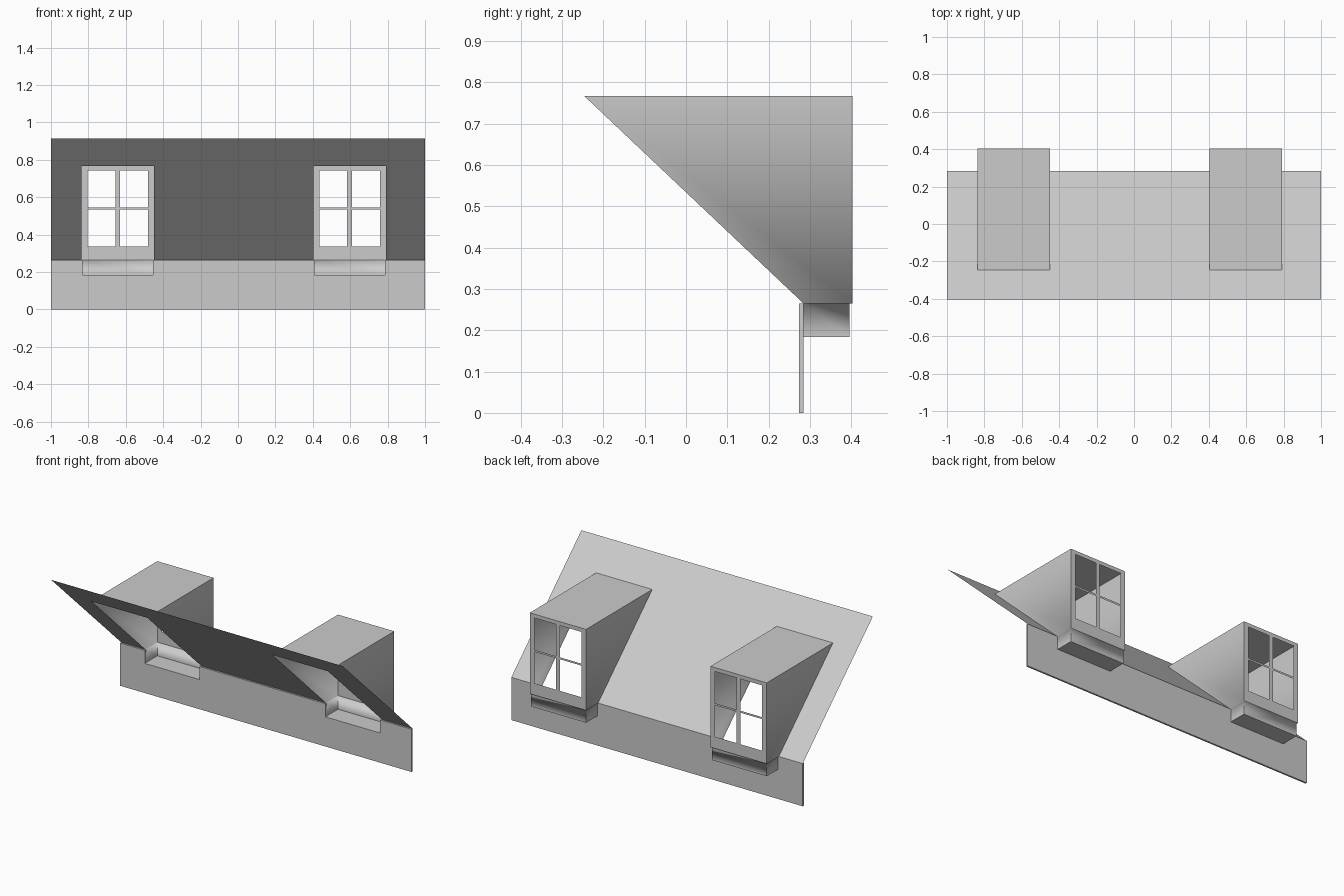
import bpy, bmesh

if "Cube" in bpy.data.objects:
    bpy.data.objects.remove(bpy.data.objects["Cube"])

# Main dimensions
EAVE_Y, EAVE_Z = 0.284, 0.265
RIDGE_Y, RIDGE_Z = -0.403, 0.915
TOP_Z, FRONT_Y = 0.767, 0.403
SILL_Z, SILL_Y, INSET = 0.184, 0.396, 0.005
WALL_T = 0.011
HALF_W = 0.193
CENTRES = (-0.643, 0.597)


def roof_y(z):
    return EAVE_Y + (z - EAVE_Z) * (RIDGE_Y - EAVE_Y) / (RIDGE_Z - EAVE_Z)


def finish(name, bm):
    bmesh.ops.remove_doubles(bm, verts=bm.verts, dist=1e-5)
    mesh = bpy.data.meshes.new(name)
    bm.to_mesh(mesh)
    bm.free()
    obj = bpy.data.objects.new(name, mesh)
    bpy.context.collection.objects.link(obj)
    return obj


def face(bm, *pts):
    return bm.faces.new([bm.verts.new(p) for p in pts])


def grid(bm, xs, zs, y_of, holes):
    """Sheet of quads over x and z, leaving out the listed cells; faces +y."""
    for i in range(len(xs) - 1):
        for j in range(len(zs) - 1):
            if (i, j) not in holes:
                a, b, c, d = xs[i], xs[i + 1], zs[j], zs[j + 1]
                face(bm, (b, y_of(c), c), (a, y_of(c), c),
                     (a, y_of(d), d), (b, y_of(d), d))


# Sloping roof sheet with an opening under each dormer
bm = bmesh.new()
xs = [-1] + [c + s * HALF_W for c in CENTRES for s in (-1, 1)] + [1]
grid(bm, xs, [EAVE_Z, TOP_Z, RIDGE_Z], roof_y, {(1, 0), (3, 0)})
finish("roof", bm)

# Low wall, notched for the window sills
bm = bmesh.new()
outline = [(-1, 0), (1, 0), (1, EAVE_Z)]
for c in reversed(CENTRES):
    r, l = c + HALF_W - INSET, c - HALF_W + INSET
    outline += [(r, EAVE_Z), (r, SILL_Z), (l, SILL_Z), (l, EAVE_Z)]
outline.append((-1, EAVE_Z))
f = face(bm, *[(x, EAVE_Y - WALL_T, z) for x, z in outline])
res = bmesh.ops.extrude_face_region(bm, geom=[f])
bmesh.ops.translate(bm, vec=(0, WALL_T, 0),
                    verts=[v for v in res["geom"] if isinstance(v, bmesh.types.BMVert)])
bmesh.ops.recalc_face_normals(bm, faces=bm.faces)
finish("wall", bm)


def dormer(name, cx):
    bm = bmesh.new()
    w, n = HALF_W, HALF_W - INSET
    # window front with four open panes
    grid(bm, [-w, -0.162, -0.013, 0.013, 0.162, w],
         [EAVE_Z, 0.338, 0.534, 0.546, 0.743, TOP_Z],
         lambda z: FRONT_Y, {(1, 1), (3, 1), (1, 3), (3, 3)})
    # flat top
    back = roof_y(TOP_Z)
    face(bm, (-w, back, TOP_Z), (w, back, TOP_Z), (w, FRONT_Y, TOP_Z), (-w, FRONT_Y, TOP_Z))
    for s in (-1, 1):
        # cheek, small ledge and sill end on each side
        face(bm, (s * w, back, TOP_Z), (s * w, EAVE_Y, EAVE_Z),
             (s * w, FRONT_Y, EAVE_Z), (s * w, FRONT_Y, TOP_Z))
        face(bm, (s * w, EAVE_Y, EAVE_Z), (s * n, EAVE_Y, EAVE_Z),
             (s * n, SILL_Y, EAVE_Z), (s * w, FRONT_Y, EAVE_Z))
        face(bm, (s * n, EAVE_Y, EAVE_Z), (s * n, EAVE_Y, SILL_Z),
             (s * n, SILL_Y, SILL_Z), (s * n, SILL_Y, EAVE_Z))
    # front ledge, sill front and sill bottom
    face(bm, (-w, FRONT_Y, EAVE_Z), (-n, SILL_Y, EAVE_Z), (n, SILL_Y, EAVE_Z), (w, FRONT_Y, EAVE_Z))
    face(bm, (-n, SILL_Y, EAVE_Z), (-n, SILL_Y, SILL_Z), (n, SILL_Y, SILL_Z), (n, SILL_Y, EAVE_Z))
    face(bm, (-n, EAVE_Y, SILL_Z), (n, EAVE_Y, SILL_Z), (n, SILL_Y, SILL_Z), (-n, SILL_Y, SILL_Z))
    bmesh.ops.remove_doubles(bm, verts=bm.verts, dist=1e-5)
    bmesh.ops.recalc_face_normals(bm, faces=bm.faces)
    top = next(f for f in bm.faces if all(v.co.z > TOP_Z - 1e-4 for v in f.verts))
    if top.normal.z < 0:
        bmesh.ops.reverse_faces(bm, faces=bm.faces)
    # smooth only across the ledge, crisp elsewhere
    for f in bm.faces:
        f.smooth = True
    for e in bm.edges:
        a, b = (v.co for v in e.verts)
        on_ledge = abs(a.z - EAVE_Z) < 1e-4 and abs(b.z - EAVE_Z) < 1e-4
        flat = len(e.link_faces) == 2 and e.calc_face_angle() < 0.1
        e.smooth = on_ledge or flat
    finish(name, bm).location.x = cx


for name, c in zip(("left_dormer", "right_dormer"), CENTRES):
    dormer(name, c)
